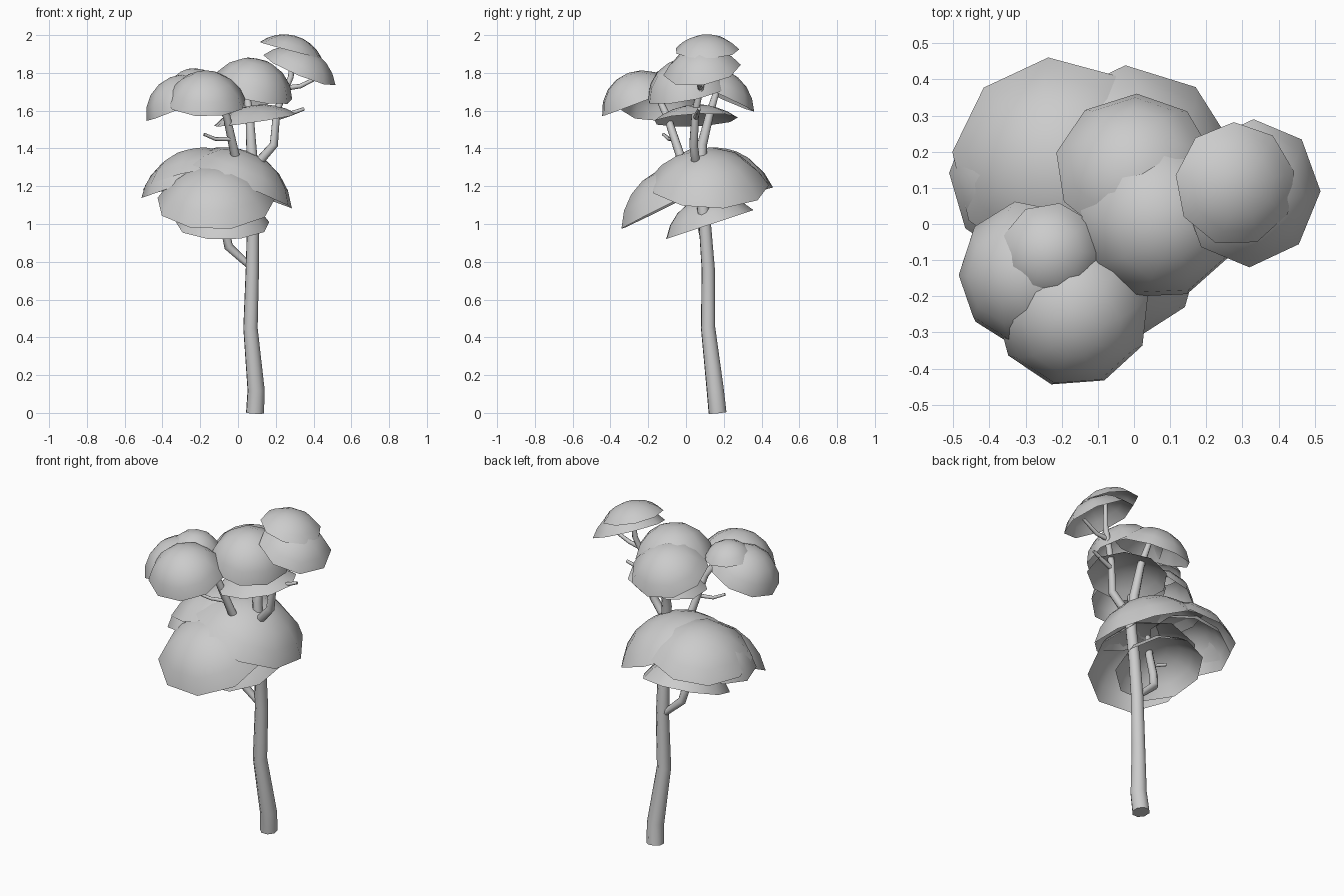
import bpy, bmesh
from math import sin, cos, pi, acos
from mathutils import Vector, Matrix

if "Cube" in bpy.data.objects:
    bpy.data.objects.remove(bpy.data.objects["Cube"])


def limb(name, pts):
    """Round tapering limb through (x, y, z, radius) points."""
    cu = bpy.data.curves.new(name, 'CURVE')
    cu.dimensions = '3D'
    cu.bevel_depth = 1.0
    cu.bevel_resolution = 2
    cu.use_fill_caps = True
    sp = cu.splines.new('POLY')
    sp.points.add(len(pts) - 1)
    for p, (x, y, z, r) in zip(sp.points, pts):
        p.co = (x, y, z, 1)
        p.radius = r
    ob = bpy.data.objects.new(name, cu)
    bpy.context.collection.objects.link(ob)
    bpy.ops.object.select_all(action='DESELECT')
    ob.select_set(True)
    bpy.context.view_layer.objects.active = ob
    bpy.ops.object.convert(target='MESH')
    bpy.ops.object.shade_smooth_by_angle(angle=pi / 3)


def dome(name, center, r, h, nx, ny, turn=0.0, sides=9, rings=4):
    """Open spherical cap; its axis leans along (nx, ny, 1)."""
    R = (r * r + h * h) / (2 * h)
    amax = acos((R - h) / R)
    q = Vector((0, 0, 1)).rotation_difference(Vector((nx, ny, 1)).normalized())
    bm = bmesh.new()
    top = bm.verts.new((0, 0, h))
    prev = None
    for i in range(1, rings + 1):
        a = amax * i / rings
        ring = [bm.verts.new((R * sin(a) * cos(turn + 2 * pi * k / sides),
                              R * sin(a) * sin(turn + 2 * pi * k / sides),
                              R * cos(a) - R + h)) for k in range(sides)]
        for k in range(sides):
            j = (k + 1) % sides
            if prev:
                bm.faces.new((prev[k], ring[k], ring[j], prev[j]))
            else:
                bm.faces.new((top, ring[k], ring[j]))
        prev = ring
    for f in bm.faces:
        f.smooth = True
    bm.transform(Matrix.Translation(center) @ q.to_matrix().to_4x4())
    me = bpy.data.meshes.new(name)
    bm.to_mesh(me)
    bm.free()
    bpy.context.collection.objects.link(bpy.data.objects.new(name, me))


# Trunk, leaning and slightly wavy
limb("trunk", [(.09, .167, 0, .05), (.096, .155, .12, .048), (.066, .117, .45, .04),
               (.076, .118, .76, .037), (.08, .10, 1.0, .034), (.085, .075, 1.22, .032),
               (.07, .085, 1.42, .028), (.06, .13, 1.6, .022), (.03, .18, 1.76, .014)])
# Low left branch and its twig
limb("low_branch", [(.06, .12, .78, .018), (-.05, .11, .88, .024), (-.065, .09, .96, .024),
                    (-.06, .06, 1.1, .022), (-.10, .0, 1.26, .015)])
limb("low_twig", [(-.06, .07, 1.03, .01), (-.14, .11, 1.05, .009)])
# Upper left branch and twig
limb("left_branch", [(.08, .075, 1.2, .025), (-.015, -.03, 1.36, .024),
                     (-.06, -.10, 1.57, .02), (-.15, -.17, 1.72, .013)])
limb("left_twig", [(-.04, -.07, 1.45, .012), (-.12, -.09, 1.45, .01), (-.18, -.12, 1.475, .008)])
# Upper right branch and twigs
limb("right_branch", [(.085, .065, 1.28, .025), (.12, .05, 1.34, .025), (.19, .04, 1.42, .024),
                      (.205, .05, 1.6, .02), (.28, .09, 1.78, .016), (.29, .10, 1.92, .011)])
limb("right_twig", [(.255, .075, 1.72, .014), (.33, .07, 1.73, .012), (.43, .08, 1.78, .009)])
limb("low_right_twig", [(.20, .05, 1.56, .014), (.28, .06, 1.585, .012), (.35, .07, 1.61, .009)])

# Lower foliage
dome("foliage_low_right", (.0, .12, 1.205), .32, .19, .42, .03, .25)
dome("foliage_low_left", (-.29, .13, 1.215), .235, .14, -.35, .0, .3)
dome("foliage_low_back", (-.22, .175, 1.24), .29, .16, -.2, .15, .25)
dome("foliage_low_front", (-.12, -.07, 1.11), .315, .19, -.02, -.5, .1)
dome("foliage_low_under", (-.08, .12, .995), .25, .15, 0, -.33, .2)
# Left crown
dome("foliage_left_front", (-.17, -.25, 1.645), .215, .165, .02, -.38, .25)
dome("foliage_left_top", (-.23, -.08, 1.735), .14, .09, .05, .05)
dome("foliage_left_side", (-.295, -.14, 1.625), .205, .165, -.42, -.05, .35)
# Middle crown
dome("foliage_mid_front", (.07, .01, 1.695), .225, .185, .2, -.2, .2)
dome("foliage_mid_back", (0, .16, 1.685), .22, .14, -.05, .45, .15)
dome("foliage_mid_under", (.09, .05, 1.55), .225, .08, -.15, -.05, .1)
# Right crown
dome("foliage_right_side", (.325, .085, 1.815), .207, .12, .42, -.15, .0, 8)
dome("foliage_right_top", (.28, .11, 1.92), .172, .08, .26, -.02, .2)
